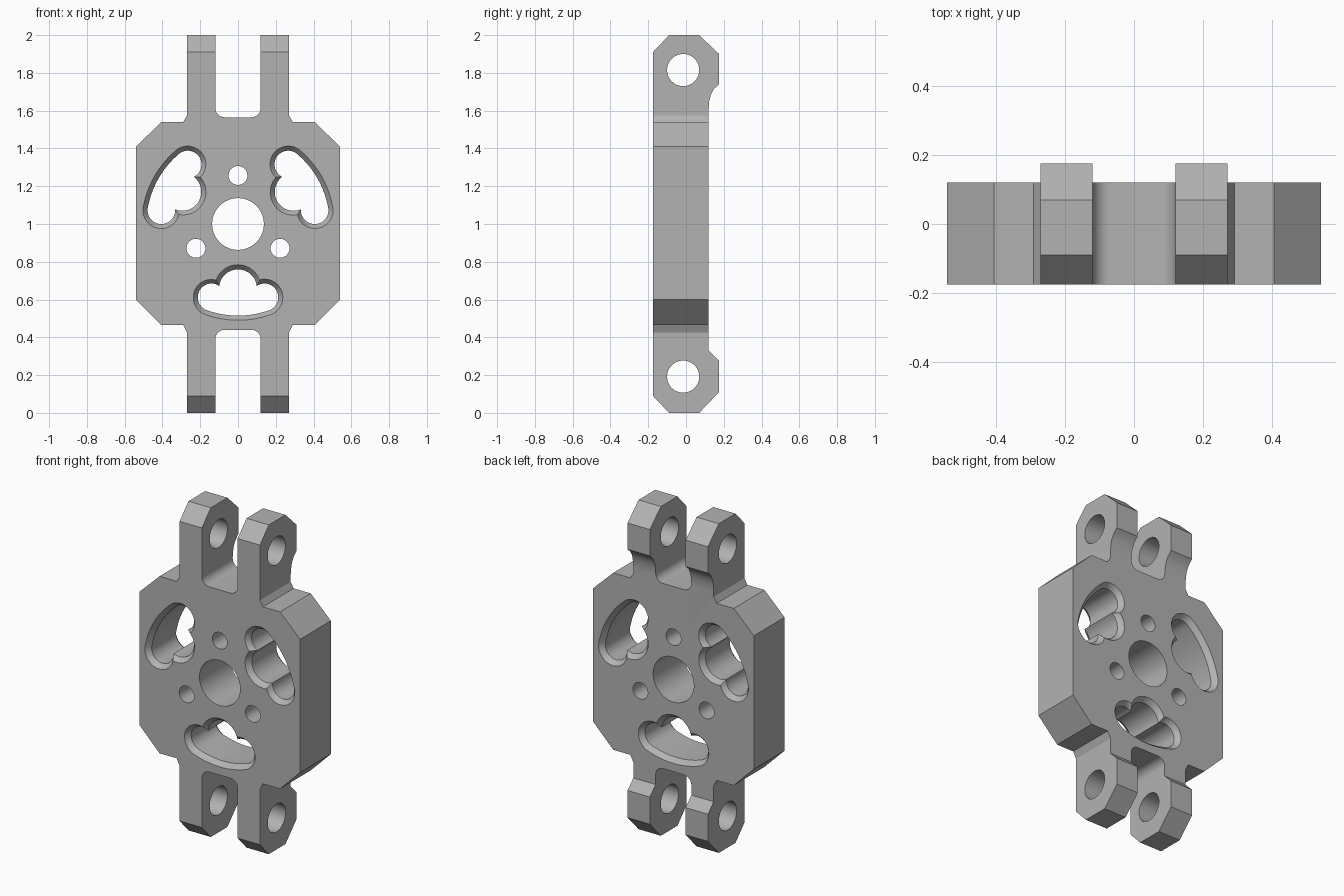
import bpy
import bmesh
from math import sin, cos, pi, radians, atan2, acos, hypot
from mathutils import Matrix, Vector

if "Cube" in bpy.data.objects:
    bpy.data.objects.remove(bpy.data.objects["Cube"])

grey = bpy.data.materials.new("plain grey")
grey.use_nodes = True
grey.diffuse_color = (0.45, 0.45, 0.45, 1)
grey.node_tree.nodes["Principled BSDF"].inputs["Base Color"].default_value = (0.45, 0.45, 0.45, 1)


def loft(name, rings):
    """Closed solid through rings of equal point count."""
    bm = bmesh.new()
    loops = [[bm.verts.new(p) for p in ring] for ring in rings]
    n = len(loops[0])
    for a, b in zip(loops, loops[1:]):
        for i in range(n):
            j = (i + 1) % n
            bm.faces.new((a[i], a[j], b[j], b[i]))
    bm.faces.new(loops[0])
    bm.faces.new(loops[-1])
    bmesh.ops.recalc_face_normals(bm, faces=bm.faces)
    mesh = bpy.data.meshes.new(name)
    bm.to_mesh(mesh)
    bm.free()
    mesh.materials.append(grey)
    obj = bpy.data.objects.new(name, mesh)
    bpy.context.collection.objects.link(obj)
    return obj


def arc(cx, cz, r, start, end, steps):
    angles = [start + (end - start) * i / steps for i in range(steps + 1)]
    return [(cx + r * cos(t), cz + r * sin(t)) for t in angles]


def combine(target, tool, operation):
    mod = target.modifiers.new(operation, 'BOOLEAN')
    mod.object = tool
    mod.operation = operation
    mod.solver = 'EXACT'
    tool.hide_render = True
    bpy.context.view_layer.objects.active = target
    bpy.ops.object.modifier_apply(modifier=mod.name)
    bpy.data.objects.remove(tool)


# Front outline: octagonal plate with paired lugs and rounded slots
FILLET = 0.05
right = arc(0.12 - FILLET, 0.44 - FILLET, FILLET, pi / 2, 0, 8)
right += [(0.12, -0.05), (0.27, -0.05), (0.27, 0.425), (0.29, 0.465), (0.405, 0.465),
          (0.54, 0.6), (0.54, 1.41), (0.405, 1.54), (0.29, 1.54), (0.27, 1.575),
          (0.27, 2.05), (0.12, 2.05)]
right += arc(0.12 - FILLET, 1.565 + FILLET, FILLET, 0, -pi / 2, 8)
outline = right + [(-x, z) for x, z in reversed(right)]
plate = loft("hub_plate", [[(x, y, z) for x, z in outline] for y in (-0.25, 0.25)])

# Side outline: chamfered lug ends that step out at the back
side = [(-0.175, 0.09), (-0.09, 0), (0.07, 0), (0.175, 0.11), (0.175, 0.275), (0.12, 0.33),
        (0.12, 1.61), (0.123, 1.65), (0.132, 1.686), (0.148, 1.715), (0.175, 1.74),
        (0.175, 1.9), (0.07, 2), (-0.09, 2), (-0.175, 1.91)]
combine(plate, loft("side_outline", [[(x, y, z) for y, z in side] for x in (-0.7, 0.7)]), 'INTERSECT')

# Pin holes through the lugs
for z in (0.192, 1.815):
    circle = arc(-0.015, z, 0.085, 0, 2 * pi, 48)[:-1]
    combine(plate, loft("pin_hole", [[(x, y, h) for y, h in circle] for x in (-0.5, 0.5)]), 'DIFFERENCE')

# Centre bore and three small bolt holes
bores = [(0, 1, 0.137)]
for k in range(3):
    t = radians(90 + 120 * k)
    bores.append((0.257 * cos(t), 1 + 0.257 * sin(t), 0.05))
for cx, cz, r in bores:
    circle = arc(cx, cz, r, 0, 2 * pi, 48)[:-1]
    combine(plate, loft("bore", [[(x, y, z) for x, z in circle] for y in (-0.4, 0.4)]), 'DIFFERENCE')


def pocket_outline(d):
    """Three-lobed pocket below the hub centre, grown by d."""
    sx, sz, tz = 0.14, -0.388, -0.34
    r_side, r_top, r_rim = 0.098 + d, 0.125 + d, 0.51 + d
    gap, base = hypot(sx, sz - tz), atan2(sz - tz, sx)
    top_turn = acos((gap**2 + r_top**2 - r_side**2) / (2 * gap * r_top))
    side_turn = acos((gap**2 + r_side**2 - r_top**2) / (2 * gap * r_side))
    tangent = atan2(sz, sx)
    half = arc(0, tz, r_top, pi / 2, base + top_turn, 10)
    half += arc(sx, sz, r_side, base + pi - side_turn, tangent, 24)[1:]
    half += arc(0, 0, r_rim, tangent, -pi / 2, 8)[1:]
    return half + [(-x, z) for x, z in reversed(half[1:-1])]


# Lightening pockets with chamfered rims on both faces
layers = [(-0.2, 0.02), (-0.145, -0.025), (0.09, -0.025), (0.145, 0.02)]
for k in range(3):
    spin = Matrix.Translation((0, 0, 1)) @ Matrix.Rotation(radians(120 * k), 4, 'Y')
    rings = [[spin @ Vector((x, y, z)) for x, z in pocket_outline(d)] for y, d in layers]
    combine(plate, loft("pocket", rings), 'DIFFERENCE')

# Smooth the round walls, keep the machined edges crisp
bpy.ops.object.select_all(action='DESELECT')
plate.select_set(True)
bpy.context.view_layer.objects.active = plate
bpy.ops.object.shade_smooth_by_angle(angle=radians(25))
